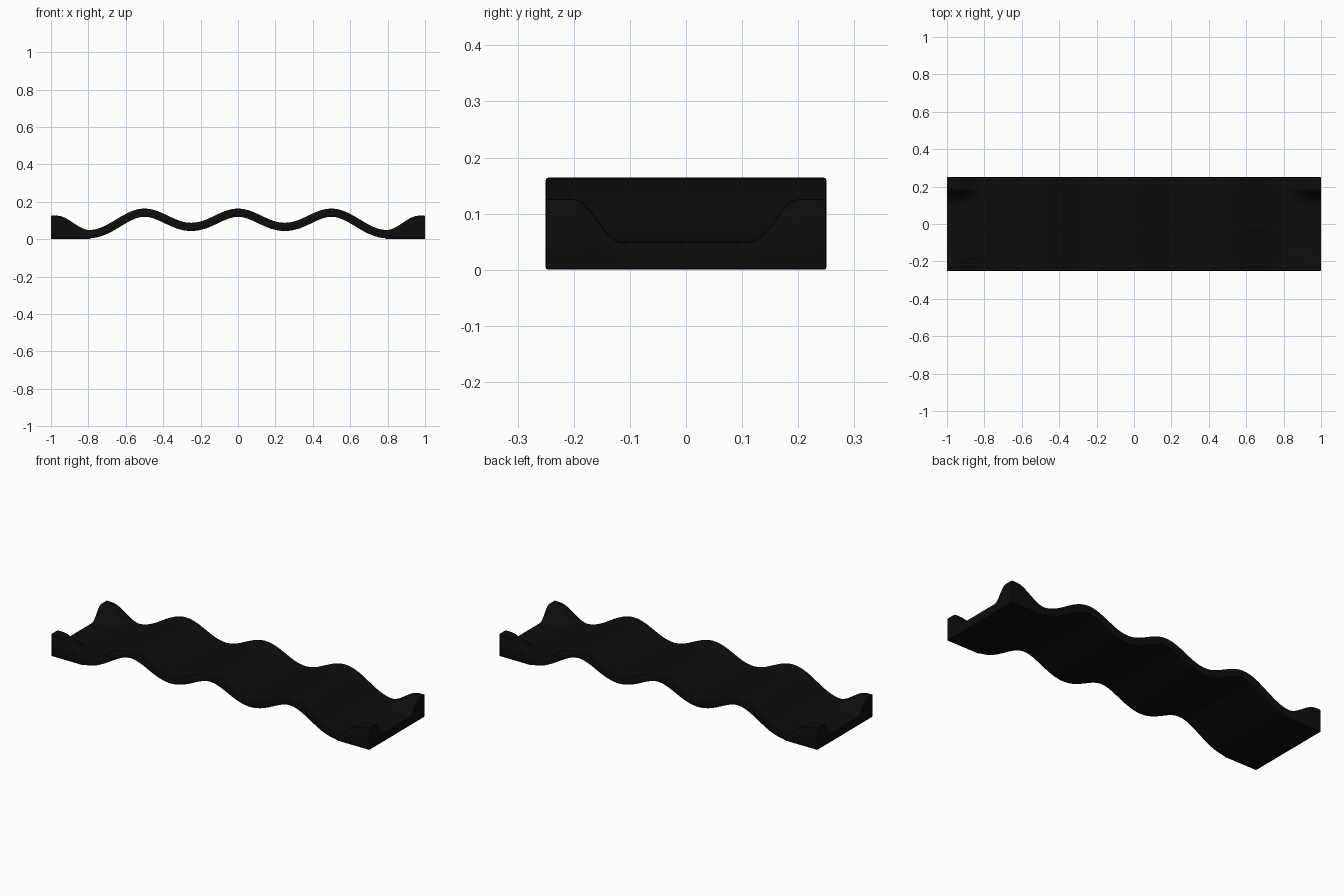
import bpy, bmesh, math

cube = bpy.data.objects.get("Cube")
if cube:
    bpy.data.objects.remove(cube, do_unlink=True)

HALF_WIDTH = 0.25
THICKNESS = 0.044
LOW, CREST, TROUGH = 0.049, 0.164, 0.088
COLS, ROWS = 160, 50


def ease(t):
    """Smooth step from 0 to 1 along half a cosine."""
    return (1 - math.cos(math.pi * min(max(t, 0), 1))) / 2


def wave(x):
    """Height of the rippled top: three crests, then flat ends."""
    x = abs(x)
    if x < 0.5:
        return TROUGH + (CREST - TROUGH) * (1 + math.cos(4 * math.pi * x)) / 2
    return LOW + (CREST - LOW) * ease((0.8 - x) / 0.3)


def corner(x, y):
    """Raised lip at each of the four corners."""
    return 0.077 * ease((abs(x) - 0.79) / 0.18) * ease((abs(y) - 0.115) / 0.085)


def underside(x):
    """Point one thickness below the wave, flattened onto the ground."""
    slope = (wave(x + 0.001) - wave(x - 0.001)) / 0.002
    length = math.hypot(1, slope)
    return (x + THICKNESS * slope / length,
            max(0, wave(x) - THICKNESS / length) if abs(x) < 0.79 else 0)


# Rippled slab: a closed strip of top and underside rows
bm = bmesh.new()
xs = [-1 + 2 * i / COLS for i in range(COLS + 1)]
ys = [HALF_WIDTH * (2 * j / ROWS - 1) for j in range(ROWS + 1)]
top = [[bm.verts.new((x, y, wave(x) + corner(x, y))) for x in xs] for y in ys]
under = [[bm.verts.new((u, y, z)) for u, z in map(underside, xs)] for y in ys]


def strip(a, b):
    for i in range(len(a) - 1):
        bm.faces.new((a[i], a[i + 1], b[i + 1], b[i]))


for j in range(ROWS):
    strip(top[j], top[j + 1])
    strip(under[j + 1], under[j])
for j in (0, -1):
    strip(under[j], top[j])
for i in (0, -1):
    strip([row[i] for row in top], [row[i] for row in under])
bmesh.ops.recalc_face_normals(bm, faces=bm.faces)

# Slightly softened rim
rim = [e for e in bm.edges if e.calc_face_angle(0) > math.radians(50)]
bmesh.ops.bevel(bm, geom=rim, offset=0.004, segments=2, profile=0.5,
                affect='EDGES', clamp_overlap=True)

mesh = bpy.data.meshes.new("wavy_tray")
bm.to_mesh(mesh)
bm.free()
tray = bpy.data.objects.new("wavy_tray", mesh)
bpy.context.collection.objects.link(tray)

# Black finish
black = bpy.data.materials.new("black")
black.use_nodes = True
colour = (0.004, 0.004, 0.004, 1)
black.diffuse_color = colour
black.node_tree.nodes["Principled BSDF"].inputs["Base Color"].default_value = colour
mesh.materials.append(black)

bpy.ops.object.select_all(action='DESELECT')
tray.select_set(True)
bpy.context.view_layer.objects.active = tray
bpy.ops.object.shade_smooth_by_angle(angle=math.radians(35))
